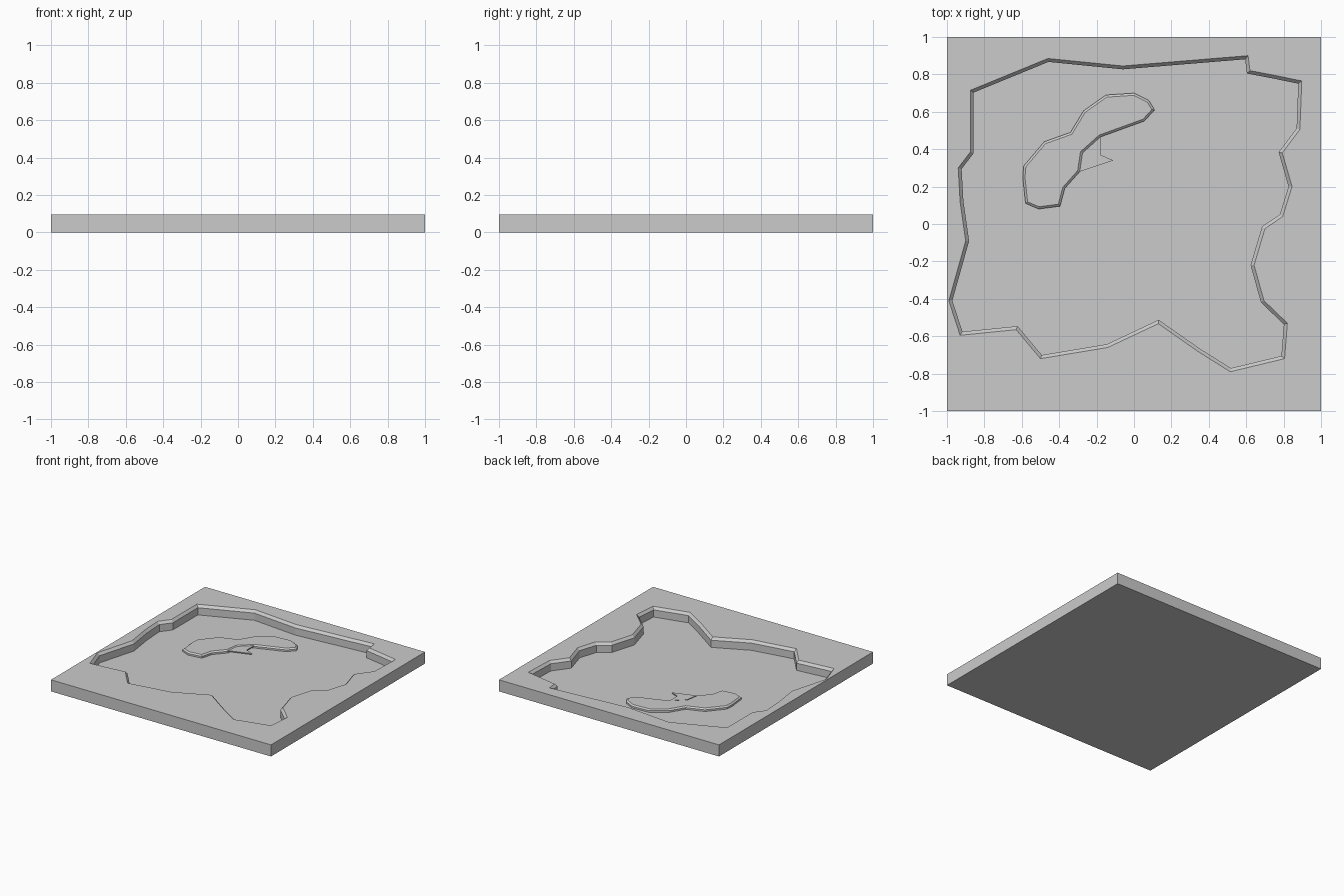
import bpy, bmesh
from mathutils import Vector

if "Cube" in bpy.data.objects:
    bpy.data.objects.remove(bpy.data.objects["Cube"])

TOP, FLOOR = 0.095, 0.016

# Basin rim outline, clockwise seen from above
RIM = [(-.875, .715), (-.46, .885), (-.06, .845), (.61, .9), (.62, .82), (.75, .795),
       (.897, .765), (.887, .505), (.793, .38), (.845, .2), (.795, .04), (.7, -.025),
       (.642, -.22), (.695, -.41), (.82, -.53), (.805, -.72), (.515, -.79), (.34, -.68),
       (.13, -.533), (-.14, -.66), (-.5, -.72), (-.63, -.565), (-.93, -.595), (-.99, -.41),
       (-.9, -.09), (-.93, .12), (-.94, .3), (-.875, .385)]

# Island outline, clockwise
ISLAND = [(-.58, .11), (-.595, .25), (-.59, .31), (-.48, .44), (-.34, .49), (-.27, .605),
          (-.15, .69), (0, .7), (.08, .66), (.11, .61), (.055, .55), (-.18, .465),
          (-.275, .38), (-.29, .28), (-.37, .19), (-.395, .095), (-.51, .08)]


def inset(pts, d):
    """Mitred inward offset of a clockwise outline."""
    out = []
    for i, p in enumerate(pts):
        a, b, c = Vector(pts[i - 1]), Vector(p), Vector(pts[(i + 1) % len(pts)])
        e, f = (b - a).normalized(), (c - b).normalized()
        n1, n2 = Vector((e.y, -e.x)), Vector((f.y, -f.x))
        out.append(b + (n1 + n2) * d / max(0.5, 1 + n1.dot(n2)))
    return out


def ring(bm, pts, z):
    return [bm.verts.new((p[0], p[1], z)) for p in pts]


def bridge(bm, a, b):
    for i in range(len(a)):
        j = (i + 1) % len(a)
        bm.faces.new((a[i], a[j], b[j], b[i]))


def finish(bm, name):
    bmesh.ops.recalc_face_normals(bm, faces=bm.faces[:])
    me = bpy.data.meshes.new(name)
    bm.to_mesh(me)
    bm.free()
    ob = bpy.data.objects.new(name, me)
    bpy.context.collection.objects.link(ob)
    return ob


# Base slab with a chamfered, sunken basin
bm = bmesh.new()
square = [(-1, -1), (-1, 1), (1, 1), (1, -1)]
top, rim = ring(bm, square, TOP), ring(bm, RIM, TOP)
edges = [bm.edges.new((r[i - 1], r[i])) for r in (top, rim) for i in range(len(r))]
bmesh.ops.triangle_fill(bm, edges=edges, use_beauty=True, normal=(0, 0, 1))
bottom = ring(bm, square, 0)
bridge(bm, top, bottom)
bm.faces.new(bottom)
inner = inset(RIM, 0.018)
lip, floor = ring(bm, inner, TOP - 0.02), ring(bm, inner, FLOOR)
bridge(bm, rim, lip)
bridge(bm, lip, floor)
bm.faces.new(floor)
finish(bm, "basin_slab")

# Low island with a chamfered edge
bm = bmesh.new()
foot = ring(bm, ISLAND, FLOOR)
edge = ring(bm, ISLAND, FLOOR + 0.014)
crown = ring(bm, inset(ISLAND, 0.012), FLOOR + 0.024)
bridge(bm, foot, edge)
bridge(bm, edge, crown)
bm.faces.new(crown)
bm.faces.new(foot)
finish(bm, "island")

# Thin pointed ledge in the island's notch
bm = bmesh.new()
LEDGE = [(-.29, .28), (-.275, .38), (-.18, .465), (-.18, .37), (-.11, .34)]
low, high = ring(bm, LEDGE, FLOOR + 0.012), ring(bm, LEDGE, FLOOR + 0.02)
bridge(bm, low, high)
bm.faces.new(low)
bm.faces.new(high)
finish(bm, "island_ledge")
